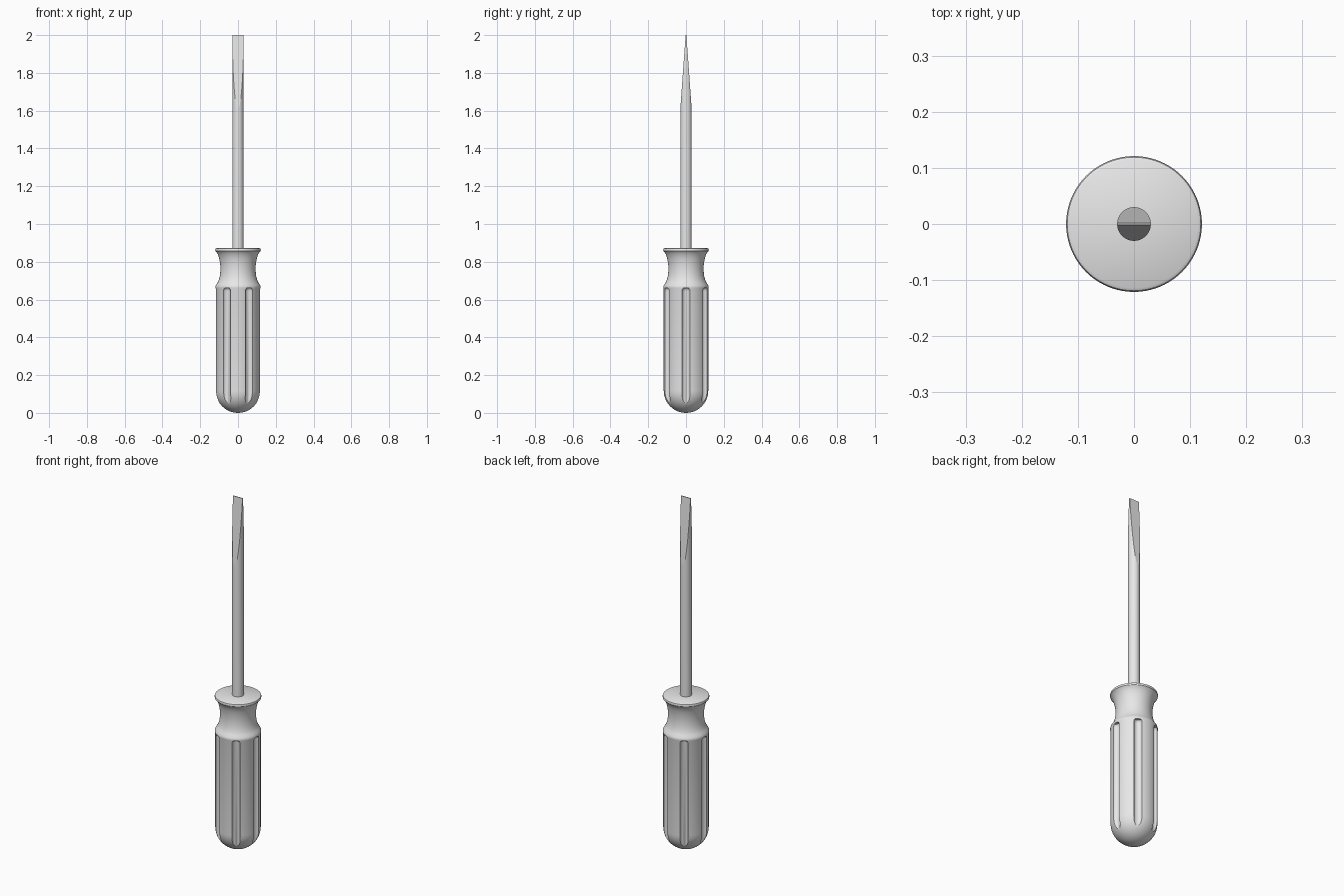
import bpy, bmesh, math
from mathutils import Matrix, Vector

if "Cube" in bpy.data.objects:
    bpy.data.objects.remove(bpy.data.objects["Cube"], do_unlink=True)

grey = bpy.data.materials.new("light_grey")
grey.use_nodes = True
grey.diffuse_color = (0.8, 0.8, 0.8, 1)
grey.node_tree.nodes["Principled BSDF"].inputs["Base Color"].default_value = (0.8, 0.8, 0.8, 1)


def lathe(profile, steps):
    """Spin (radius, height) points around z into a closed solid."""
    bm = bmesh.new()
    verts = [bm.verts.new((r, 0, z)) for r, z in profile]
    edges = [bm.edges.new(pair) for pair in zip(verts, verts[1:])]
    bmesh.ops.spin(bm, geom=verts + edges, axis=(0, 0, 1), cent=(0, 0, 0),
                   angle=math.tau, steps=steps)
    bmesh.ops.remove_doubles(bm, verts=bm.verts, dist=1e-5)
    bmesh.ops.recalc_face_normals(bm, faces=bm.faces)
    return bm


def make_object(name, bm):
    mesh = bpy.data.meshes.new(name)
    bm.to_mesh(mesh)
    bm.free()
    mesh.materials.append(grey)
    obj = bpy.data.objects.new(name, mesh)
    bpy.context.collection.objects.link(obj)
    return obj


def activate(obj):
    bpy.ops.object.select_all(action='DESELECT')
    obj.select_set(True)
    bpy.context.view_layer.objects.active = obj


# Handle: rounded butt, straight grip, waisted neck and flared collar
RADIUS, BUTT = 0.118, 0.118
profile = []
for i in range(13):
    a = i / 12 * math.pi / 2
    profile.append((RADIUS * math.sin(a), BUTT * (1 - math.cos(a))))
profile += [(0.118, 0.655), (0.12, 0.662), (0.12, 0.669), (0.117, 0.677),
            (0.109, 0.688), (0.102, 0.703), (0.096, 0.725), (0.093, 0.755),
            (0.094, 0.785), (0.099, 0.815), (0.106, 0.838), (0.115, 0.852),
            (0.12, 0.857), (0.121, 0.863), (0.119, 0.869), (0.114, 0.872), (0, 0.872)]
handle = make_object("handle", lathe(profile, 96))

# Six round flutes cut along the grip
flutes = bmesh.new()
for i in range(6):
    rod = lathe([(0, -0.05), (0.022, -0.05), (0.022, 0.644), (0.02, 0.654),
                 (0.015, 0.66), (0, 0.662)], 32)
    rod.transform(Matrix.Rotation(i * math.pi / 3, 4, 'Z') @ Matrix.Translation((0.12, 0, 0)))
    piece = bpy.data.meshes.new("flute_piece")
    rod.to_mesh(piece)
    rod.free()
    flutes.from_mesh(piece)
    bpy.data.meshes.remove(piece)
cutter = make_object("flute_cutter", flutes)
cutter.hide_render = True

cut = handle.modifiers.new("flutes", 'BOOLEAN')
cut.operation = 'DIFFERENCE'
cut.solver = 'EXACT'
cut.object = cutter
activate(handle)
bpy.ops.object.modifier_apply(modifier=cut.name)
bpy.data.objects.remove(cutter, do_unlink=True)

# Shaft: round bar ground to a flat blade by two sloping planes
SHAFT, TIP, GRIND, TOP = 0.03, 0.002, 1.61, 2.0
shaft_bm = lathe([(0, 0.85), (SHAFT, 0.85), (SHAFT, TOP), (0, TOP)], 64)
for side in (-1, 1):
    normal = Vector((0, side * (TOP - GRIND), SHAFT - TIP)).normalized()
    result = bmesh.ops.bisect_plane(
        shaft_bm, geom=shaft_bm.verts[:] + shaft_bm.edges[:] + shaft_bm.faces[:],
        plane_co=(0, side * TIP, TOP), plane_no=normal, clear_outer=True)
    rim = [e for e in result["geom_cut"] if isinstance(e, bmesh.types.BMEdge)]
    bmesh.ops.holes_fill(shaft_bm, edges=rim, sides=0)
bmesh.ops.recalc_face_normals(shaft_bm, faces=shaft_bm.faces)
shaft = make_object("shaft", shaft_bm)

# Smooth round surfaces while keeping the ground and cut edges crisp
for obj, angle in ((handle, 35), (shaft, 8)):
    activate(obj)
    bpy.ops.object.shade_smooth_by_angle(angle=math.radians(angle))
